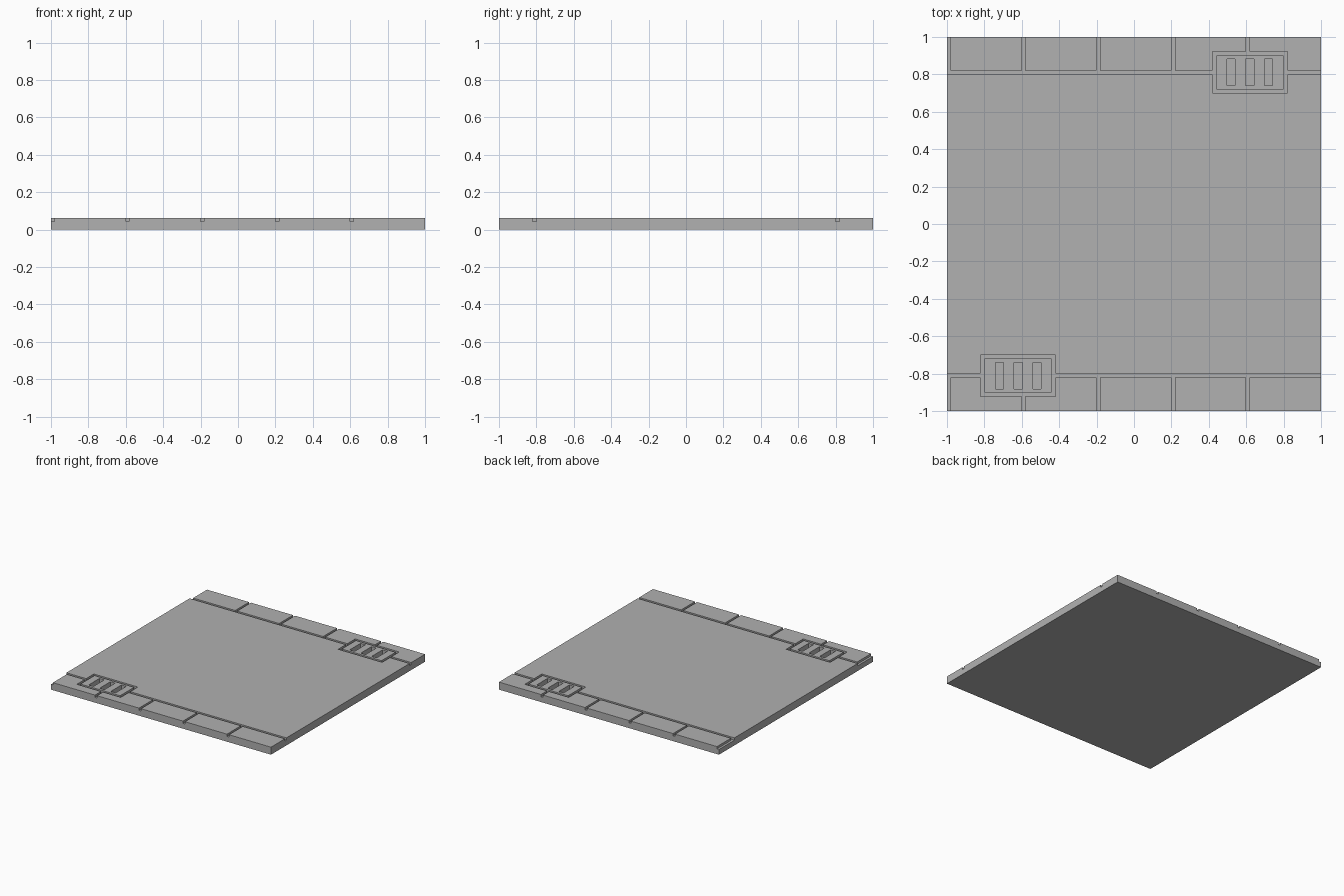
import bpy, bmesh
from mathutils import Matrix

if "Cube" in bpy.data.objects:
    bpy.data.objects.remove(bpy.data.objects["Cube"])

TOP, FLOOR = 0.062, 0.043      # slab top and groove floor
SLOT_FLOOR = 0.025             # drain slots go deeper
W = 0.02                       # groove width


def add_box(bm, x0, x1, y0, y1, z0, z1):
    m = (Matrix.Translation(((x0 + x1) / 2, (y0 + y1) / 2, (z0 + z1) / 2))
         @ Matrix.Diagonal((x1 - x0, y1 - y0, z1 - z0, 1)))
    bmesh.ops.create_cube(bm, size=1, matrix=m)


def make_object(name, boxes):
    bm = bmesh.new()
    for b in boxes:
        add_box(bm, *b)
    me = bpy.data.meshes.new(name)
    bm.to_mesh(me)
    bm.free()
    ob = bpy.data.objects.new(name, me)
    bpy.context.collection.objects.link(ob)
    return ob


def half_turn_pair(rects, floor):
    """Cutters for plan rectangles, repeated by a half turn about z."""
    out = []
    for x0, x1, y0, y1 in rects:
        out += [(x0, x1, y0, y1, floor, 0.1), (-x1, -x0, -y1, -y0, floor, 0.1)]
    return out


# road slab, dark grey
slab = make_object("road_slab", [(-1, 1, -1, 1, 0, TOP)])
grey = bpy.data.materials.new("dark_grey")
grey.diffuse_color = (0.44, 0.44, 0.44, 1)
grey.use_nodes = True
grey.node_tree.nodes["Principled BSDF"].inputs["Base Color"].default_value = grey.diffuse_color
slab.data.materials.append(grey)

# drain outline (back right): ring of four bars and three slots
dx0, dx1, dy0, dy1 = 0.42, 0.82, 0.70, 0.922
drain = [(dx0, dx1, dy0, dy0 + W), (dx0, dx1, dy1 - W, dy1),
         (dx0, dx0 + W, dy0 + W / 2, dy1 - W / 2), (dx1 - W, dx1, dy0 + W / 2, dy1 - W / 2)]
slots = [(x, x + 0.044, 0.741, 0.881) for x in (0.497, 0.597, 0.697)]
drain_cuts = half_turn_pair(drain, FLOOR) + half_turn_pair(slots, SLOT_FLOOR)

# kerb joints, stopping at the drains
kerb_cuts = []
for side in (1, -1):
    a, b = (dx0, dx1) if side > 0 else (-dx1, -dx0)
    rects = [(-1.1, a + W / 2, 0.80, 0.82), (b - W / 2, 1.1, 0.80, 0.82)]
    for i in range(5):
        x = -1 + 0.4 * i
        start = dy1 - W / 2 if a < x + W / 2 < b else 0.81
        rects.append((x - (0.1 if i == 0 else 0), x + W * 0.9, start, 1.1))
    for x0, x1, y0, y1 in rects:
        ys = (y0, y1) if side > 0 else (-y1, -y0)
        kerb_cuts.append((x0, x1, *ys, FLOOR, 0.1))

# carve all joints and drains into the slab
for name, cuts in (("kerb_joint_cutter", kerb_cuts), ("drain_cutter", drain_cuts)):
    cutter = make_object(name, cuts)
    cutter.hide_render = True
    cutter.data.materials.append(grey)
    mod = slab.modifiers.new(name, 'BOOLEAN')
    mod.operation = 'DIFFERENCE'
    mod.solver = 'EXACT'
    mod.use_self = True
    mod.object = cutter
    bpy.context.view_layer.objects.active = slab
    bpy.ops.object.modifier_apply(modifier=mod.name)
    bpy.data.objects.remove(cutter)
